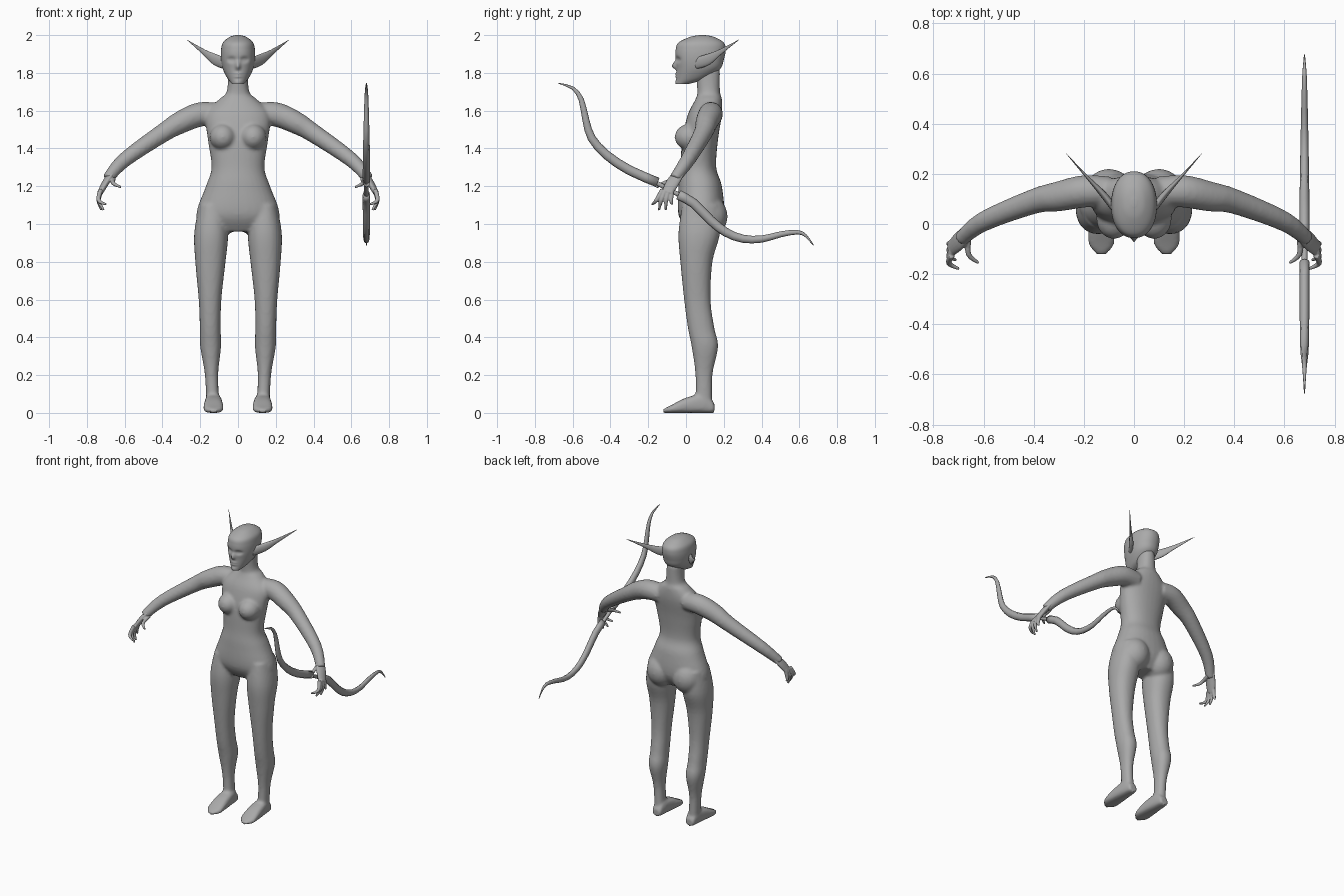
import bpy, bmesh
from math import cos, sin, exp, pi
from mathutils import Vector, Matrix

if "Cube" in bpy.data.objects:
    bpy.data.objects.remove(bpy.data.objects["Cube"])

grey = bpy.data.materials.new("plain grey")
grey.use_nodes = True
colour = (0.4, 0.4, 0.4, 1)
grey.diffuse_color = colour
grey.node_tree.nodes["Principled BSDF"].inputs["Base Color"].default_value = colour


def smooth_rows(rows, steps):
    """Catmull-Rom interpolation of equally long tuples."""
    rows = [Vector(row) for row in rows]
    last = len(rows) - 1
    result = []
    for i in range(last):
        start, end = rows[i], rows[i + 1]
        tangent_a = (end - rows[max(i - 1, 0)]) / 2
        tangent_b = (rows[min(i + 2, last)] - start) / 2
        for step in range(steps):
            t = step / steps
            ease = t * t * (3 - 2 * t)
            result.append(start.lerp(end, ease) + tangent_a * t * (1 - t) ** 2
                          - tangent_b * t * t * (1 - t))
    return result + [rows[last]]


def oval(centre, u, v, sides, power=2):
    def bend(value):
        return (1 if value > 0 else -1) * abs(value) ** (2 / power)
    angles = [2 * pi * i / sides for i in range(sides)]
    return [centre + u * bend(cos(angle)) + v * bend(sin(angle)) for angle in angles]


def skin(bm, rings):
    """Join rings of points into a closed surface."""
    loops = [[bm.verts.new(point) for point in ring] for ring in rings]
    for lower, upper in zip(loops, loops[1:]):
        for i in range(len(lower)):
            bm.faces.new((lower[i - 1], lower[i], upper[i], upper[i - 1]))
    bm.faces.new(loops[0])
    bm.faces.new(loops[-1])


def slab(bm, axis, rows, middle=lambda t: 0, sides=32, steps=5, power=2.2):
    """Rows: position on the axis, half width in x, low and high edge."""
    rings = []
    for t, half, low, high in smooth_rows(rows, steps):
        centre, radius = (low + high) / 2, (high - low) / 2
        if axis == "Z":
            centre, across = Vector((middle(t), centre, t)), Vector((0, radius, 0))
        else:
            centre, across = Vector((middle(t), t, centre)), Vector((0, 0, radius))
        rings.append(oval(centre, Vector((half, 0, 0)), across, sides, power))
    skin(bm, rings)


def tube(bm, rows, wide=(0, 0, 1), flatness=1, sides=16, steps=4):
    """Rows: x, y, z, radius along the wide direction."""
    points = smooth_rows(rows, steps)
    last = len(points) - 1
    rings = []
    for i, (x, y, z, radius) in enumerate(points):
        along = (points[min(i + 1, last)] - points[max(i - 1, 0)]).xyz.normalized()
        u = Vector(wide)
        u = (u - along * u.dot(along)).normalized()
        v = along.cross(u) * flatness
        rings.append(oval(Vector((x, y, z)), u * radius, v * radius, sides))
    skin(bm, rings)


def ball(bm, centre, radii):
    matrix = Matrix.Translation(centre) @ Matrix.Diagonal((*radii, 1))
    bmesh.ops.create_uvsphere(bm, u_segments=24, v_segments=16, radius=1, matrix=matrix)


def mirror(bm):
    copy = bmesh.ops.duplicate(bm, geom=bm.verts[:] + bm.edges[:] + bm.faces[:])
    verts = [item for item in copy["geom"] if isinstance(item, bmesh.types.BMVert)]
    bmesh.ops.scale(bm, vec=(-1, 1, 1), verts=verts)


def push(bm, x, z, width, height, depth):
    """Soft dent (positive) or bump (negative) in the face."""
    for vert in bm.verts:
        offset = vert.co - Vector((x, -.055, z))
        falloff = Vector((offset.x / width, offset.y / .05, offset.z / height))
        vert.co.y += depth * exp(-falloff.length_squared)


def finish(bm, name, voxel=0, softness=0):
    bmesh.ops.recalc_face_normals(bm, faces=bm.faces[:])
    for face in bm.faces:
        face.smooth = True
    mesh = bpy.data.meshes.new(name)
    bm.to_mesh(mesh)
    bm.free()
    mesh.materials.append(grey)
    part = bpy.data.objects.new(name, mesh)
    bpy.context.collection.objects.link(part)
    if voxel:
        remesh = part.modifiers.new("blend parts", "REMESH")
        remesh.mode, remesh.voxel_size, remesh.use_smooth_shade = "VOXEL", voxel, True
        soften = part.modifiers.new("soften", "SMOOTH")
        soften.factor, soften.iterations = 0.5, softness


# Body: leg, foot, arm and curves of one side, mirrored, then the torso
bm = bmesh.new()
slab(bm, "Z", [
    (1.1, .07, -.02, .18), (.95, .09, -.04, .18), (.8, .08, -.03, .14), (.6, .06, -.01, .13),
    (.45, .055, .01, .15), (.35, .055, .03, .17), (.2, .035, .05, .14), (.02, .035, .05, .14)],
    middle=lambda z: .148 - .05 * (z - .6) ** 2)
slab(bm, "Y", [
    (.15, .03, 0, .05), (.1, .04, 0, .1), (0, .05, 0, .08), (-.08, .05, 0, .04),
    (-.12, .02, 0, .02)], middle=lambda y: .13, power=3)
tube(bm, [
    (.1, .13, 1.58, .06), (.2, .13, 1.58, .065), (.3, .11, 1.54, .06), (.4, .09, 1.48, .05),
    (.6, .01, 1.34, .04), (.69, -.06, 1.24, .03)])
ball(bm, (.08, .02, 1.46), (.07, .08, .07))
ball(bm, (.1, .12, 1.04), (.1, .1, .11))
mirror(bm)
slab(bm, "Z", [
    (.96, .16, .01, .15), (1.05, .22, -.04, .2), (1.2, .17, -.04, .19), (1.3, .14, -.03, .16),
    (1.45, .16, -.02, .17), (1.58, .17, .01, .19), (1.66, .1, .05, .19), (1.7, .06, .06, .18),
    (1.82, .05, .05, .18)])
finish(bm, "body", voxel=.01, softness=4)

# Head with a softly sculpted face
bm = bmesh.new()
slab(bm, "Z", [
    (1.74, .03, -.05, .01), (1.77, .055, -.05, .11), (1.82, .08, -.05, .18),
    (1.87, .09, -.055, .2), (1.92, .09, -.055, .21), (1.96, .08, -.04, .2),
    (1.99, .045, .02, .15), (2, .01, .07, .1)], sides=72, steps=8)
for side in (1, -1):
    eye = side * .035
    push(bm, eye, 1.87, .02, .013, .017)
    push(bm, eye, 1.87, .01, .007, -.008)
for height, width, depth in [(1.832, .011, -.02), (1.85, .01, -.012), (1.75, .02, -.007)]:
    push(bm, 0, height, width, .014, depth)
for lip in (1.796, 1.78):
    push(bm, 0, lip, .02, .006, -.008)
finish(bm, "head")

# Long swept ears
bm = bmesh.new()
tube(bm, [
    (.07, .05, 1.85, .03), (.12, .115, 1.87, .03), (.18, .18, 1.91, .015),
    (.27, .28, 1.975, .001)], flatness=.45, steps=6)
mirror(bm)
finish(bm, "ears")

# Hands: palm, four fanned fingers and a thumb
bm = bmesh.new()
across = (.15, -1, -.45)
tube(bm, [(.66, -.03, 1.28, .03), (.7, -.07, 1.22, .036), (.73, -.1, 1.165, .03)],
     across, flatness=.5)
fingers = [[(.66, -.05, 1.24), (.66, -.12, 1.215), (.62, -.155, 1.195)]]
for i in range(4):
    fan = i - 1.5
    fingers.append([(.727, -.1 + .017 * fan, 1.18), (.738, -.118 + .026 * fan, 1.125),
                    (.717 + .013 * fan, -.125 + .036 * fan, 1.07 + .015 * fan * fan)])
for finger in fingers:
    tube(bm, [(*point, radius) for point, radius in zip(finger, (.013, .011, .006))],
         across, sides=10)
mirror(bm)
finish(bm, "hands", voxel=.004, softness=2)

# Recurved bow in the left hand: two tapering limbs and a thin grip
bm = bmesh.new()
bow_x = .68
upper_limb = [(-.15, 1.22), (-.3, 1.285), (-.42, 1.365), (-.5, 1.455), (-.53, 1.55),
              (-.555, 1.66), (-.6, 1.72), (-.675, 1.745)]
lower_limb = [(-.04, 1.155), (.04, 1.11), (.13, 1.02), (.21, .957), (.3, .922), (.4, .92),
              (.5, .945), (.59, .957), (.635, .937), (.675, .887)]
for limb in (upper_limb, lower_limb):
    rows = []
    for i, (y, z) in enumerate(limb):
        taper = (i / (len(limb) - 1)) ** 2
        rows.append((bow_x, y, z, .018 * (1 - taper) + .002))
    tube(bm, rows, (1, 0, 0), flatness=1.3, sides=8, steps=2)
tube(bm, [(bow_x, -.17, 1.225, .012), (bow_x, -.02, 1.145, .012)], (1, 0, 0), sides=8)
finish(bm, "bow")
